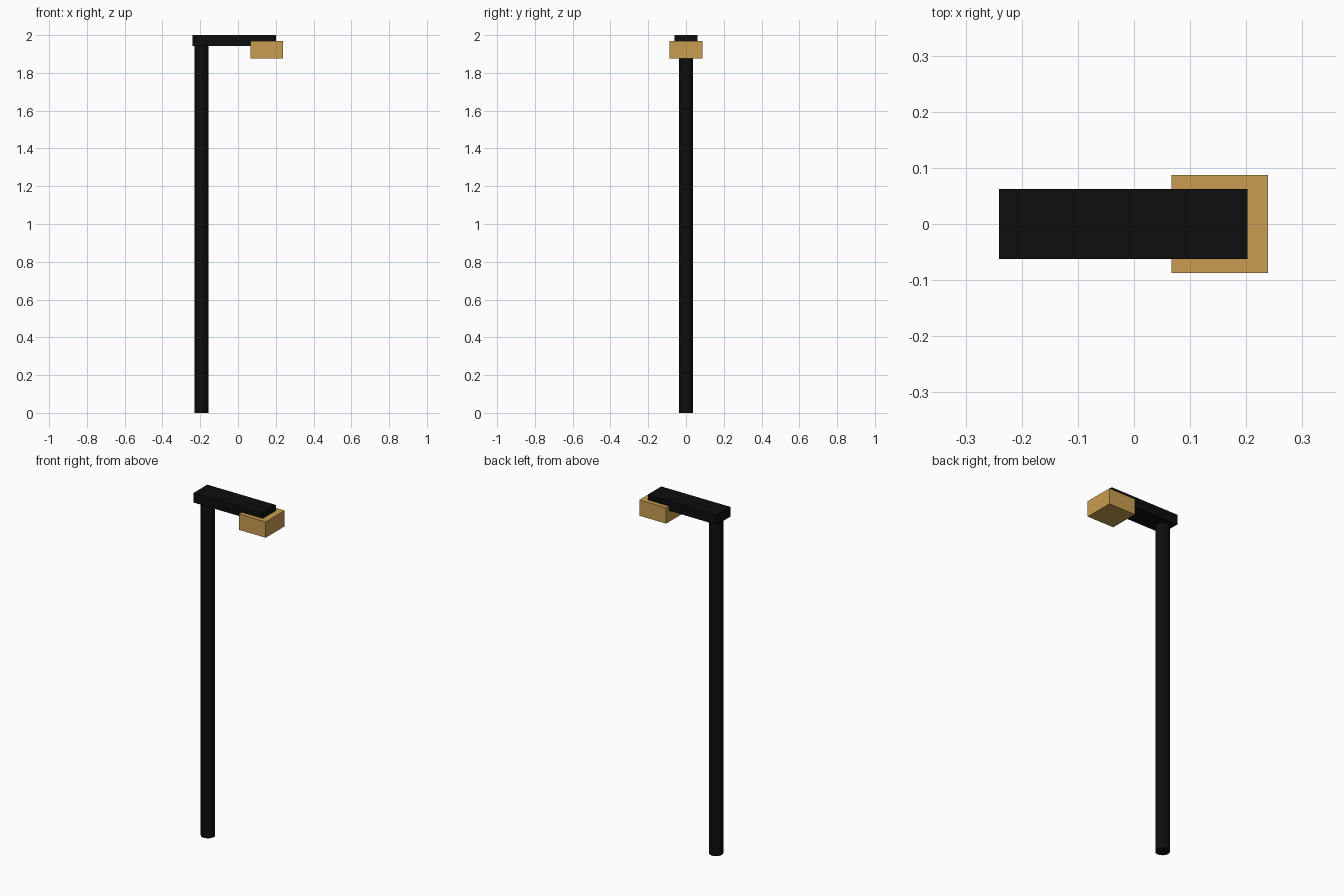
import bpy
import math

cube = bpy.data.objects.get("Cube")
if cube:
    bpy.data.objects.remove(cube, do_unlink=True)


def make_material(name, colour):
    mat = bpy.data.materials.new(name)
    mat.use_nodes = True
    mat.diffuse_color = (*colour, 1)
    bsdf = next(n for n in mat.node_tree.nodes if n.type == "BSDF_PRINCIPLED")
    bsdf.inputs["Base Color"].default_value = (*colour, 1)
    return mat


def finish(name, mat):
    obj = bpy.context.object
    obj.name = obj.data.name = name
    obj.data.materials.append(mat)
    return obj


def make_box(name, x, y, z, mat):
    """Box spanning the given (low, high) range on each axis."""
    spans = (x, y, z)
    bpy.ops.mesh.primitive_cube_add(size=1, location=[(a + b) / 2 for a, b in spans])
    bpy.context.object.scale = [b - a for a, b in spans]
    bpy.ops.object.transform_apply(location=False, rotation=False, scale=True)
    return finish(name, mat)


black = make_material("black metal", (0.004, 0.004, 0.004))
amber = make_material("amber lamp", (0.584, 0.337, 0.08))

# Upright pole, ending inside the arm
pole_top = 1.96
bpy.ops.mesh.primitive_cylinder_add(vertices=32, radius=0.038, depth=pole_top,
                                    location=(-0.193, 0, pole_top / 2))
finish("pole", black)
bpy.ops.object.shade_smooth_by_angle(angle=math.radians(30))

# Flat arm across the top
make_box("arm", (-0.241, 0.202), (-0.062, 0.062), (1.943, 2.0), black)

# Lamp block hung under the arm's free end
make_box("lamp", (0.067, 0.239), (-0.087, 0.087), (1.877, 1.969), amber)
